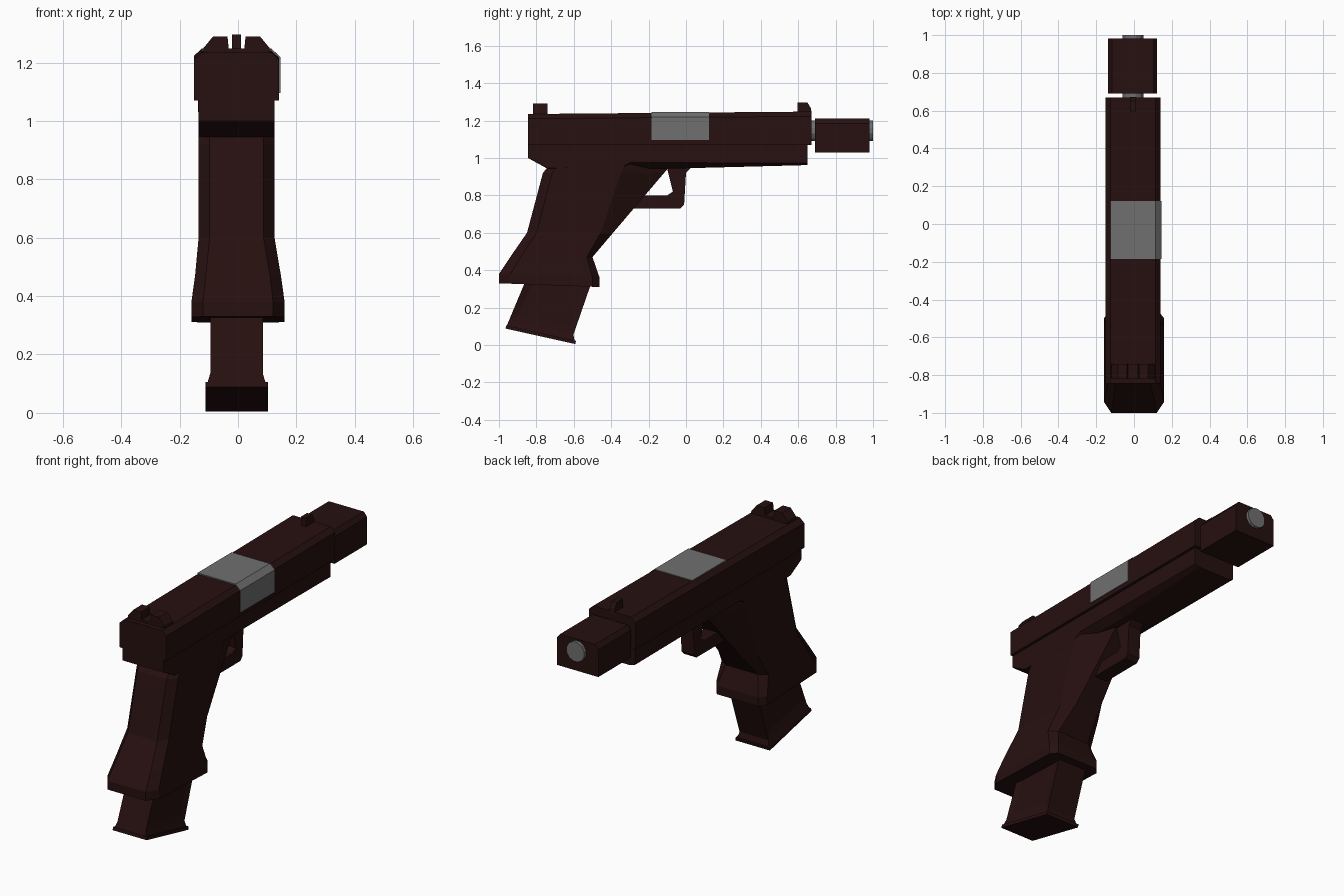
import bpy, bmesh, math
from mathutils import Vector

cube = bpy.data.objects.get("Cube")
if cube:
    bpy.data.objects.remove(cube)


def material(name, rgb):
    m = bpy.data.materials.new(name)
    m.use_nodes = True
    m.diffuse_color = (*rgb, 1)
    m.node_tree.nodes["Principled BSDF"].inputs["Base Color"].default_value = (*rgb, 1)
    return m


DARK = material("dark brown", (0.020, 0.005, 0.005))
GREY = material("steel grey", (0.16, 0.16, 0.16))
CX = -0.005  # the body sits a touch off centre


def finish(name, bm, mat):
    bmesh.ops.recalc_face_normals(bm, faces=bm.faces)
    me = bpy.data.meshes.new(name)
    bm.to_mesh(me)
    bm.free()
    me.materials.append(mat)
    ob = bpy.data.objects.new(name, me)
    bpy.context.collection.objects.link(ob)
    return ob


def loft_bm(rings):
    """Skin a list of equal-length point rings and cap both ends."""
    bm = bmesh.new()
    vs = [[bm.verts.new(p) for p in r] for r in rings]
    n = len(rings[0])
    for a, b in zip(vs, vs[1:]):
        for i in range(n):
            j = (i + 1) % n
            bm.faces.new((a[i], a[j], b[j], b[i]))
    bm.faces.new(vs[0])
    bm.faces.new(vs[-1])
    return bm


def loft(name, rings, mat=DARK):
    return finish(name, loft_bm(rings), mat)


def along_y(name, profile, y0, y1, mat=DARK):
    return loft(name, [[(x, y, z) for x, z in profile] for y in (y0, y1)], mat)


def across_x(name, profile, x0, x1, mat=DARK):
    return loft(name, [[(x, y, z) for y, z in profile] for x in (x0, x1)], mat)


# Slide with chamfered top edges, rising slightly toward the muzzle
def slide_ring(y, top):
    return [(CX + x, y, z) for x, z in
            [(-.146, 1.07), (.146, 1.07), (.146, top - .025),
             (.119, top), (-.119, top), (-.146, top - .025)]]


loft("slide", [slide_ring(-.845, 1.235), slide_ring(.67, 1.248)])

# Ejection port cover wrapping the top and the +x side
along_y("ejection_port",
        [(-.125, 1.247), (.114, 1.247), (.145, 1.219), (.145, 1.095),
         (.136, 1.095), (.136, 1.212), (.108, 1.238), (-.125, 1.238)],
        -.185, .122, GREY)


# Frame under the slide, with a chamfered underside ahead of the grip
def frame_ring(y, bottom, half, side):
    return [(CX + x, y, z) for x, z in
            [(-.13, 1.08), (.13, 1.08), (.13, side), (half, bottom),
             (-half, bottom), (-.13, side)]]


loft("frame", [frame_ring(-.845, 1.0, .128, 1.002),
               frame_ring(-.745, .945, .128, .947),
               frame_ring(-.34, .945, .125, .95),
               frame_ring(-.30, .945, .085, .975),
               frame_ring(0, .945, .085, .975),
               frame_ring(.65, .962, .1, .972)])


# Grip: horizontal octagons that flare at the foot
# z at rear, z at front, centre, half width, rear half, rear y, chamfer, side front y, front half, front y
def grip_ring(zr, zf, cx, w, a, rear, c, side, f, front):
    def z(y):
        return zr + (zf - zr) * (y - rear) / (front - rear)
    half = [(a, rear), (w, rear + c), (w, side), (f, front)]
    pts = [(cx + x, y, z(y)) for x, y in half]
    return pts + [(cx - x, y, z(y)) for x, y in reversed(half)]


loft("grip", [
    grip_ring(.33, .31, 0, .16, .12, -1.0, .06, -.50, .13, -.462),
    grip_ring(.38, .36, 0, .16, .12, -1.0, .06, -.50, .13, -.462),
    grip_ring(.47, .47, 0, .147, .11, -.94, .055, -.53, .10, -.50),
    grip_ring(.60, .60, CX, .13, .092, -.85, .05, -.456, .075, -.39),
    grip_ring(.92, .92, CX, .13, .092, -.765, .05, -.348, .05, -.117),
    grip_ring(.945, .945, CX, .13, .092, -.745, .05, -.338, .05, -.096),
    grip_ring(1.0, 1.0, CX, .129, .092, -.745, .05, -.33, .05, -.09)])

# Trigger guard and trigger in one side profile
across_x("trigger_guard",
         [(-.31, .73), (-.03, .73), (-.01, .75), (0, .92), (.03, .95), (.03, .97),
          (-.1, .97), (-.1, .94), (-.07, .82), (-.1, .80), (-.25, .80)],
         CX - .04, CX + .04)

# Magazine: tilted, with a wider foot and recessed side panels
mag_levels = [(.09, -.83, .41, -.50, .35), (.09, -.945, .135, -.602, .055),
              (.104, -.965, .088, -.592, .005)]
bm = loft_bm([[(CX - w, y0, z0), (CX + w, y0, z0), (CX + w, y1, z1), (CX - w, y1, z1)]
              for w, y0, z0, y1, z1 in mag_levels])
bmesh.ops.recalc_face_normals(bm, faces=bm.faces)
panels = [f for f in bm.faces if abs(f.normal.x) > .98]
bmesh.ops.inset_individual(bm, faces=panels, thickness=.05, depth=-.008)
finish("magazine", bm, DARK)

# Magazine floor plate
foot = [(-.965, .088), (-.592, .005), (-.588, .022), (-.961, .105)]
across_x("magazine_floor_plate", foot, CX - .107, CX + .107)

# Barrel, visible at the gap and at the muzzle
rings = []
for y in (.60, 1.0):
    rings.append([(CX + .057 * math.cos(t * math.tau / 12 + .26), y,
                   1.145 + .057 * math.sin(t * math.tau / 12 + .26)) for t in range(12)])
loft("barrel", rings, GREY)

# Muzzle block with chamfered top edges
along_y("muzzle_block",
        [(-.137, 1.03), (.123, 1.03), (.123, 1.185), (.103, 1.21),
         (-.117, 1.21), (-.137, 1.185)], .69, .982)

# Sights
across_x("front_sight", [(.595, 1.235), (.672, 1.235), (.668, 1.265), (.65, 1.296),
                         (.595, 1.296)], CX - .016, CX + .016)
for side, label in ((1, "left"), (-1, "right")):
    along_y(f"rear_sight_{label}",
            [(CX + side * x, z) for x, z in
             [(.025, 1.23), (.115, 1.23), (.113, 1.25), (.08, 1.29), (.031, 1.29)]],
            -.818, -.74)
along_y("rear_sight_base", [(CX - .1, 1.23), (CX + .1, 1.23), (CX + .1, 1.248),
                            (CX - .1, 1.248)], -.818, -.74)
